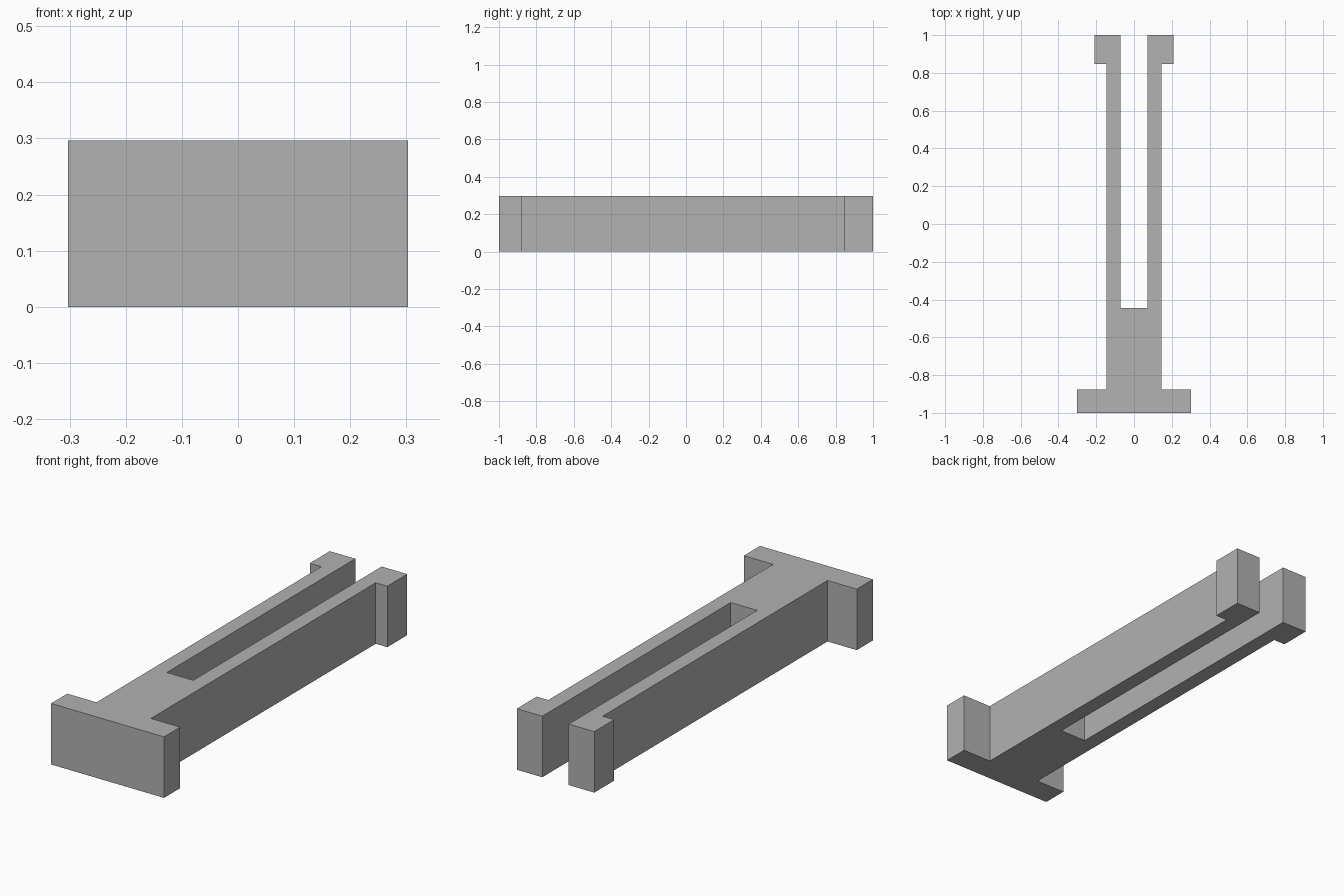
import bpy
import bmesh

cube = bpy.data.objects.get("Cube")
if cube:
    bpy.data.objects.remove(cube, do_unlink=True)

HEIGHT = 0.296

# Single grey plastic colour
grey = bpy.data.materials.new("grey")
grey.use_nodes = True
colour = (0.445, 0.445, 0.445, 1)
grey.diffuse_color = colour
grey.node_tree.nodes["Principled BSDF"].inputs["Base Color"].default_value = colour

# Half outline, from the flange on the front to the slot floor
half = [
    (0.303, -1), (0.303, -0.876),        # flange
    (0.146, -0.876), (0.146, 0.847),     # outer side of the prong
    (0.208, 0.847), (0.208, 1),          # hooked tip
    (0.071, 1), (0.071, -0.444),         # slot
]
outline = half + [(-x, y) for x, y in reversed(half)]

# Extrude the mirrored outline into a solid clip
bm = bmesh.new()
base = bm.faces.new([bm.verts.new((x, y, 0)) for x, y in outline])
result = bmesh.ops.extrude_face_region(bm, geom=[base], use_keep_orig=True)
top = [v for v in result["geom"] if isinstance(v, bmesh.types.BMVert)]
bmesh.ops.translate(bm, verts=top, vec=(0, 0, HEIGHT))
bmesh.ops.recalc_face_normals(bm, faces=bm.faces)

mesh = bpy.data.meshes.new("forked_clip")
bm.to_mesh(mesh)
bm.free()
mesh.materials.append(grey)
clip = bpy.data.objects.new("forked_clip", mesh)
bpy.context.collection.objects.link(clip)
